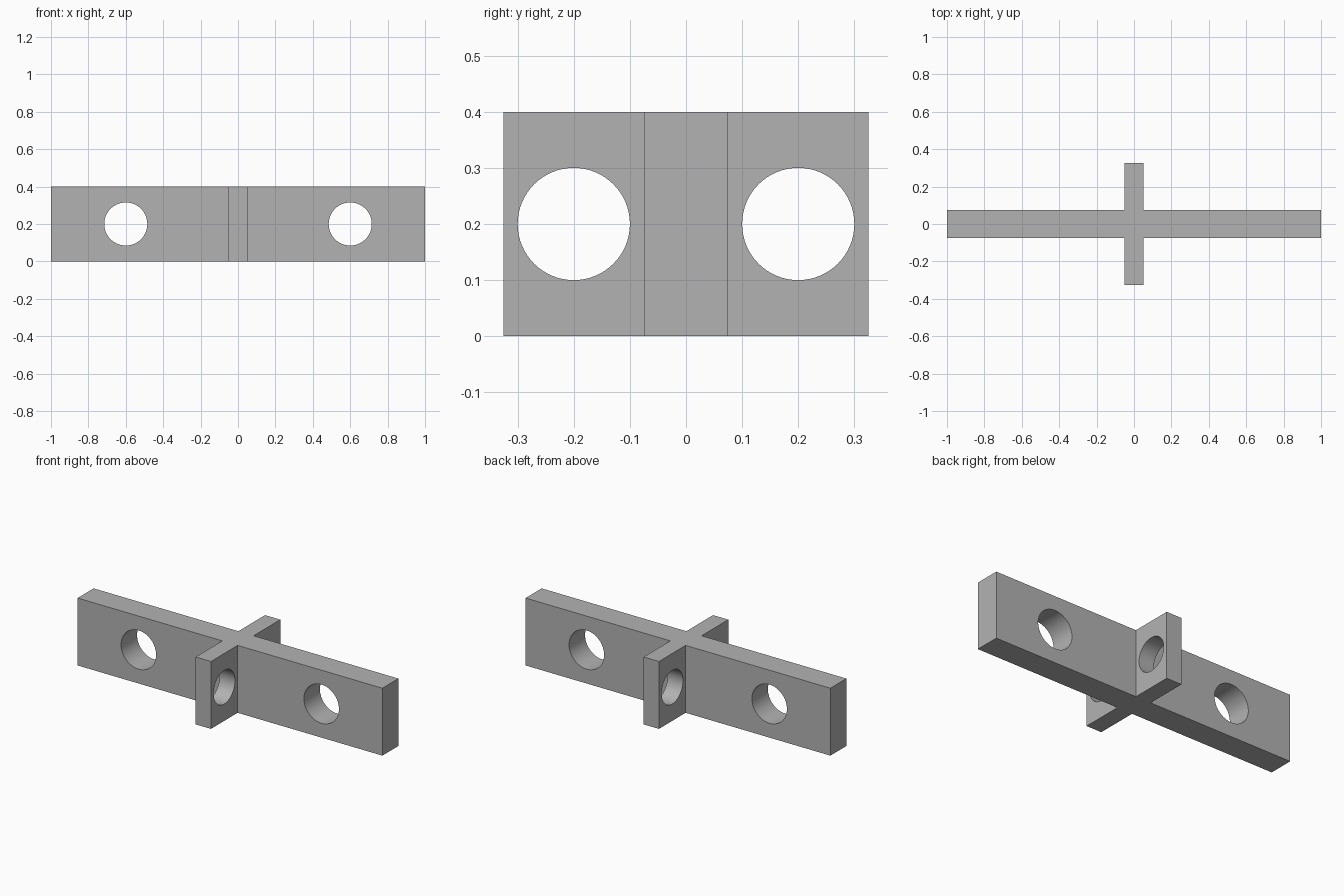
import bpy
import bmesh
import math
from mathutils import Matrix, Vector

if "Cube" in bpy.data.objects:
    bpy.data.objects.remove(bpy.data.objects["Cube"], do_unlink=True)

HEIGHT = 0.4
LONG, LONG_HALF = 1.0, 0.075      # long bar: half length, half thickness
SHORT, SHORT_HALF = 0.325, 0.05   # short bar: half length, half thickness

grey = bpy.data.materials.new("plain grey")
grey.use_nodes = True
colour = (0.45, 0.45, 0.45, 1)
grey.diffuse_color = colour
grey.node_tree.nodes["Principled BSDF"].inputs["Base Color"].default_value = colour


def add_object(name, bm):
    mesh = bpy.data.meshes.new(name)
    bmesh.ops.recalc_face_normals(bm, faces=bm.faces)
    bm.to_mesh(mesh)
    bm.free()
    mesh.materials.append(grey)
    obj = bpy.data.objects.new(name, mesh)
    bpy.context.collection.objects.link(obj)
    return obj


# Cross-shaped body: one quarter of the outline, turned into all four
bm = bmesh.new()
quarter = [(LONG, LONG_HALF), (SHORT_HALF, LONG_HALF), (SHORT_HALF, SHORT)]
outline = []
for sx, sy in ((1, 1), (-1, 1), (-1, -1), (1, -1)):
    corner = [(sx * x, sy * y, 0) for x, y in quarter]
    outline += corner if sx * sy > 0 else corner[::-1]
base = bm.faces.new([bm.verts.new(p) for p in outline])
top = bmesh.ops.extrude_face_region(bm, geom=[base])["geom"]
bmesh.ops.translate(bm, vec=(0, 0, HEIGHT),
                    verts=[v for v in top if isinstance(v, bmesh.types.BMVert)])
body = add_object("cross_bracket", bm)

# Round holes through the four arms
bm = bmesh.new()
for side in (-1, 1):
    for centre, radius, axis in ((Vector((0.6, 0, 0)), 0.115, "X"),
                                 (Vector((0, 0.2, 0)), 0.1, "Y")):
        place = Matrix.Translation(side * centre + Vector((0, 0, HEIGHT / 2)))
        bmesh.ops.create_cone(bm, cap_ends=True, segments=64, radius1=radius,
                              radius2=radius, depth=0.3,
                              matrix=place @ Matrix.Rotation(math.pi / 2, 4, axis))
cutter = add_object("hole_cutter", bm)

cut = body.modifiers.new("holes", "BOOLEAN")
cut.operation = "DIFFERENCE"
cut.solver = "EXACT"
cut.object = cutter
bpy.ops.object.select_all(action="DESELECT")
body.select_set(True)
bpy.context.view_layer.objects.active = body
bpy.ops.object.modifier_apply(modifier=cut.name)
bpy.data.objects.remove(cutter, do_unlink=True)

# Smooth hole walls, sharp edges
bpy.ops.object.shade_smooth_by_angle(angle=math.radians(30))
